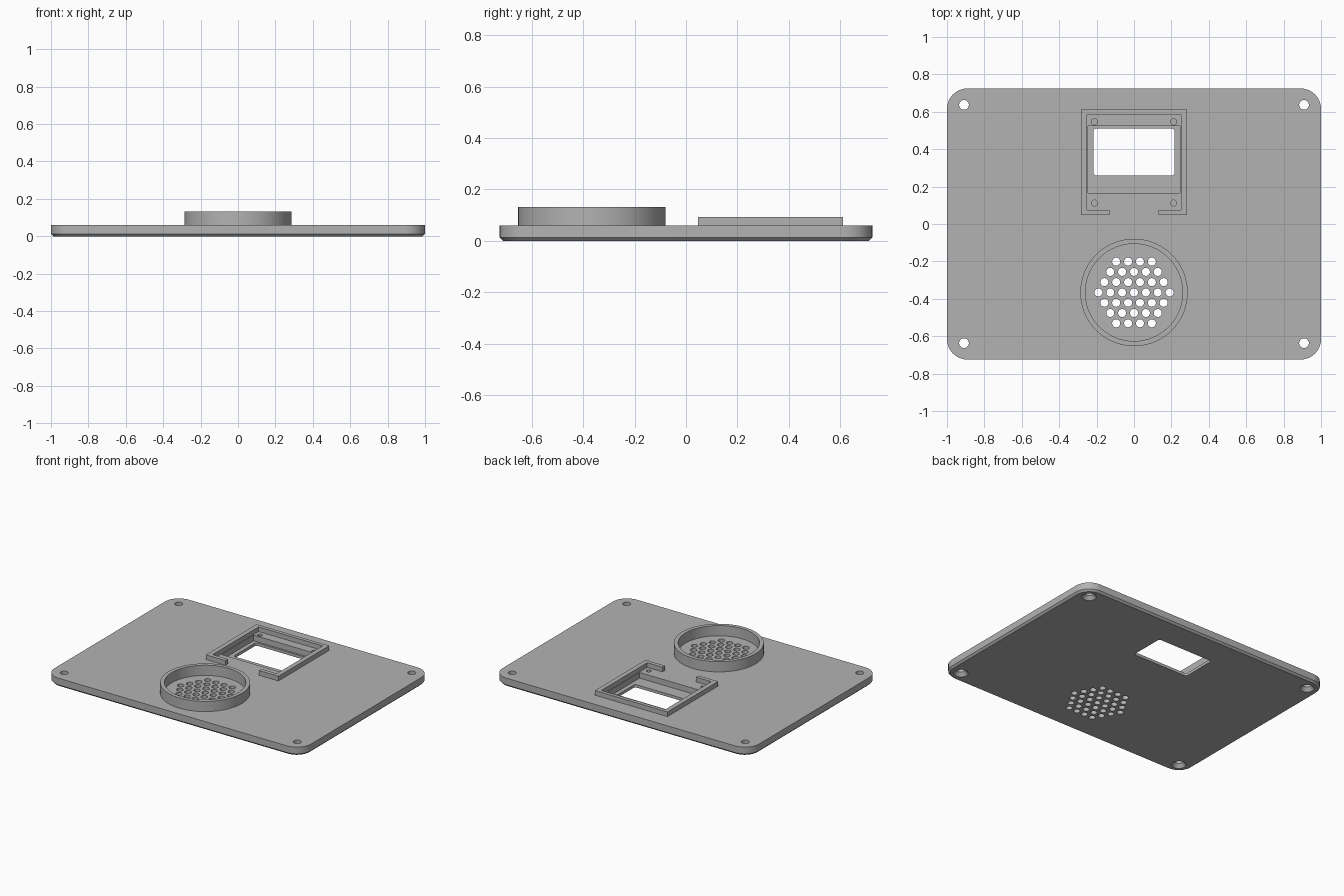
import bpy, bmesh, math
from mathutils import Matrix

cube = bpy.data.objects.get("Cube")
if cube:
    bpy.data.objects.remove(cube, do_unlink=True)

TOP = 0.06           # upper face of the plate
FLOOR = 0.02         # floor of the screen pocket
SPEAKER_Y = -0.366

grey = bpy.data.materials.new("plain grey")
grey.use_nodes = True
colour = (0.45, 0.45, 0.45, 1)
grey.diffuse_color = colour
grey.node_tree.nodes["Principled BSDF"].inputs["Base Color"].default_value = colour


def make_object(name, bm):
    bmesh.ops.recalc_face_normals(bm, faces=bm.faces)
    mesh = bpy.data.meshes.new(name)
    bm.to_mesh(mesh)
    bm.free()
    mesh.materials.append(grey)
    obj = bpy.data.objects.new(name, mesh)
    bpy.context.collection.objects.link(obj)
    return obj


def activate(obj):
    bpy.ops.object.select_all(action='DESELECT')
    obj.select_set(True)
    bpy.context.view_layer.objects.active = obj


def smooth(obj):
    activate(obj)
    bpy.ops.object.shade_smooth_by_angle(angle=math.radians(30))


def add_box(bm, x, y0, y1, z0, z1, radius=0):
    """Box centred on x = 0, with optionally rounded upright edges."""
    mat = Matrix.Translation((0, (y0 + y1) / 2, (z0 + z1) / 2)) @ \
        Matrix.Diagonal((2 * x, y1 - y0, z1 - z0, 1))
    verts = bmesh.ops.create_cube(bm, size=1, matrix=mat)["verts"]
    if radius:
        edges = {e for v in verts for e in v.link_edges
                 if abs(e.verts[0].co.z - e.verts[1].co.z) > 1e-4}
        bmesh.ops.bevel(bm, geom=list(edges), offset=radius, segments=10,
                        profile=0.5, affect='EDGES')


def add_cone(bm, x, y, z0, z1, r0, r1, sides=24):
    bmesh.ops.create_cone(bm, cap_ends=True, segments=sides, radius1=r0, radius2=r1,
                          depth=z1 - z0, matrix=Matrix.Translation((x, y, (z0 + z1) / 2)))


def cut(obj, bm):
    cutter = make_object("cutter", bm)
    cutter.hide_render = True
    mod = obj.modifiers.new("cut", 'BOOLEAN')
    mod.operation, mod.solver, mod.object = 'DIFFERENCE', 'EXACT', cutter
    activate(obj)
    bpy.ops.object.modifier_apply(modifier=mod.name)
    bpy.data.objects.remove(cutter, do_unlink=True)


# Plate with rounded corners and a chamfer around the underside
bm = bmesh.new()
add_box(bm, 1, -0.725, 0.725, 0, TOP, radius=0.11)
rim = [e for e in bm.edges if all(v.co.z < 0.001 for v in e.verts)]
bmesh.ops.bevel(bm, geom=rim, offset=0.013, segments=1, affect='EDGES')
plate = make_object("plate", bm)

# Screen pocket, corner screw holes, blind pilot holes and speaker grille
bm = bmesh.new()
add_box(bm, 0.246, 0.166, 0.524, FLOOR, 0.2)
for sx in (-1, 1):
    for y in (-0.637, 0.637):
        add_cone(bm, sx * 0.909, y, -0.1, 0.2, 0.026, 0.026)
    for y in (0.112, 0.546):
        add_cone(bm, sx * 0.212, y, 0.025, 0.2, 0.016, 0.016)
for row in range(-3, 4):
    count = 7 - abs(row)
    for i in range(count):
        add_cone(bm, (i - (count - 1) / 2) * 0.0635, SPEAKER_Y + row * 0.055,
                 -0.1, 0.2, 0.0215, 0.0215)
cut(plate, bm)

# Screen window and countersinks beneath the corner holes
bm = bmesh.new()
add_box(bm, 0.217, 0.259, 0.51, -0.1, 0.2, radius=0.016)
for sx in (-1, 1):
    for y in (-0.637, 0.637):
        add_cone(bm, sx * 0.909, y, -0.01, 0.025, 0.055, 0.026)
cut(plate, bm)
smooth(plate)

# Screen frame: a rectangular wall with a gap at the front
outline = [(0.131, 0.047), (0.283, 0.047), (0.283, 0.611), (-0.283, 0.611),
           (-0.283, 0.047), (-0.131, 0.047), (-0.131, 0.075), (-0.25, 0.075),
           (-0.25, 0.586), (0.25, 0.586), (0.25, 0.075), (0.131, 0.075)]
bm = bmesh.new()
face = bm.faces.new([bm.verts.new((x, y, TOP)) for x, y in outline])
wall = bmesh.ops.extrude_face_region(bm, geom=[face])["geom"]
bmesh.ops.translate(bm, vec=(0, 0, 0.093 - TOP),
                    verts=[v for v in wall if isinstance(v, bmesh.types.BMVert)])
make_object("screen_frame", bm)

# Speaker ring
bm = bmesh.new()
add_cone(bm, 0, SPEAKER_Y, TOP, 0.132, 0.287, 0.287, 96)
ring = make_object("speaker_ring", bm)
bm = bmesh.new()
add_cone(bm, 0, SPEAKER_Y, -0.1, 0.3, 0.26, 0.26, 96)
cut(ring, bm)
smooth(ring)
